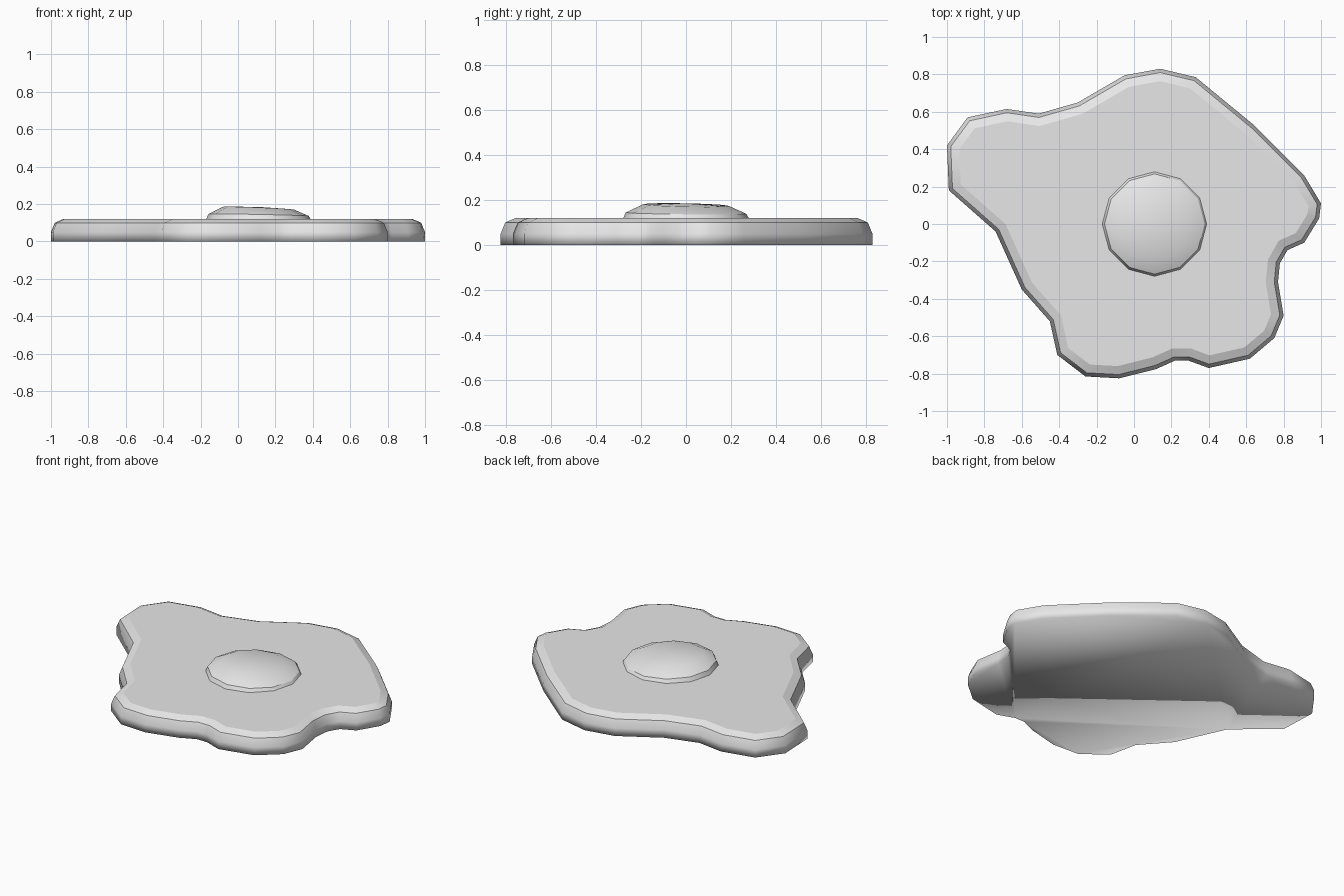
import bpy
import bmesh
import math
from mathutils import Vector

cube = bpy.data.objects.get("Cube")
if cube:
    bpy.data.objects.remove(cube, do_unlink=True)

grey = bpy.data.materials.new("light_grey")
grey.use_nodes = True
colour = (0.8, 0.8, 0.8, 1)
grey.diffuse_color = colour
grey.node_tree.nodes["Principled BSDF"].inputs["Base Color"].default_value = colour

# Outline of the egg white, counter-clockwise, in hundredths
OUTLINE = [
    (-100, 42), (-99, 18), (-74, -4), (-60, -35), (-45, -52), (-41, -70),
    (-26, -81.5), (-8, -82.5), (12, -77.5), (22, -73), (29, -73), (40, -77),
    (62, -72), (75, -61), (80, -49), (77, -31), (78, -21), (82, -14),
    (91, -10), (99, 3), (100, 11), (91, 26), (64, 53), (33, 78.5),
    (14, 83), (-5, 79.5), (-30, 65), (-51, 59), (-68, 61.5), (-89, 57),
]


def inset(points, distance):
    """Move a closed counter-clockwise outline inwards with mitred corners."""
    result = []
    for i, p in enumerate(points):
        before = (p - points[i - 1]).normalized()
        after = (points[(i + 1) % len(points)] - p).normalized()
        normal_a = Vector((-before.y, before.x))
        normal_b = Vector((-after.y, after.x))
        mitre = (normal_a + normal_b) / (1 + normal_a.dot(normal_b))
        result.append(p + mitre * distance)
    return result


def stack_rings(name, rings, sharp_rings, cap_bottom, peak=None):
    """Bridge closed rings from bottom to top, then cap the ends."""
    bm = bmesh.new()
    loops = [[bm.verts.new(co) for co in ring] for ring in rings]
    count = len(loops[0])
    for low, high in zip(loops, loops[1:]):
        for i in range(count):
            j = (i + 1) % count
            bm.faces.new((low[i], low[j], high[j], high[i]))
    if cap_bottom:
        bm.faces.new(loops[0][::-1])
    top = loops[-1]
    if peak is None:
        bm.faces.new(top)
    else:
        tip = bm.verts.new(peak)
        for i in range(count):
            bm.faces.new((top[i], top[(i + 1) % count], tip))
    for face in bm.faces:
        face.smooth = True
    for r in sharp_rings:
        for i in range(count):
            edge = bm.edges.get((loops[r][i], loops[r][(i + 1) % count]))
            edge.smooth = False
    mesh = bpy.data.meshes.new(name)
    bm.to_mesh(mesh)
    bm.free()
    mesh.materials.append(grey)
    obj = bpy.data.objects.new(name, mesh)
    bpy.context.collection.objects.link(obj)
    return obj


# Egg white: flat slab with a rounded upper rim
edge_line = [Vector(p) / 100 for p in OUTLINE]
rim_profile = [(0, 0), (0, 0.05), (0.02, 0.1), (0.065, 0.12)]
white_rings = [[(p.x, p.y, z) for p in inset(edge_line, d)]
               for d, z in rim_profile]
stack_rings("egg_white", white_rings, (2, 3), True)

# Yolk: low twelve-sided dome, leaning slightly
SIDES = 12
CENTRE_X = 0.11


def yolk_ring(radius, height, lean):
    ring = []
    for i in range(SIDES):
        angle = math.tau * i / SIDES
        dx, dy = radius * math.cos(angle), radius * math.sin(angle)
        ring.append((CENTRE_X + dx, dy, height - lean * (2 * dx + dy)))
    return ring


yolk_rings = [yolk_ring(0.282, 0.115, 0), yolk_ring(0.268, 0.142, 0.01),
              yolk_ring(0.19, 0.178, 0.02)]
stack_rings("yolk", yolk_rings, (1,), False, (CENTRE_X, 0, 0.185))
